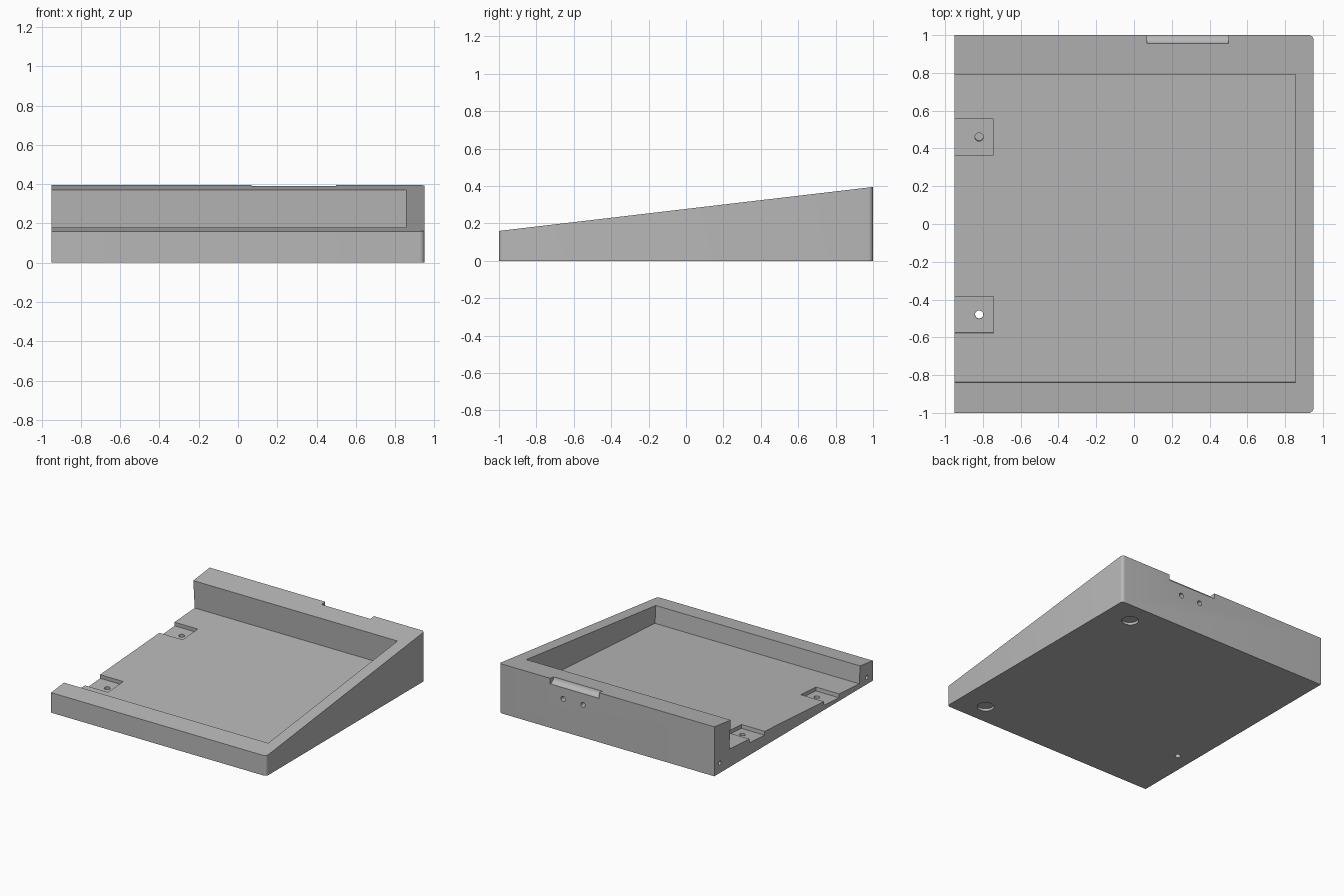
import bpy
import bmesh
import math
from mathutils import Matrix, Vector

cube = bpy.data.objects.get("Cube")
if cube:
    bpy.data.objects.remove(cube, do_unlink=True)

grey = bpy.data.materials.new("plain grey")
grey.use_nodes = True
grey.diffuse_color = (0.48, 0.48, 0.48, 1)
grey.node_tree.nodes["Principled BSDF"].inputs["Base Color"].default_value = grey.diffuse_color

HALF_W = 0.95
TILT = math.atan2(0.105, 1.64)  # slope of the tray floor


def make_object(name, bm):
    bmesh.ops.recalc_face_normals(bm, faces=bm.faces)
    mesh = bpy.data.meshes.new(name)
    bm.to_mesh(mesh)
    bm.free()
    mesh.materials.append(grey)
    obj = bpy.data.objects.new(name, mesh)
    bpy.context.collection.objects.link(obj)
    return obj


def prism(profile, x0, x1):
    """Extrude a (y, z) outline along x."""
    bm = bmesh.new()
    face = bm.faces.new([bm.verts.new((x0, y, z)) for y, z in profile])
    new = bmesh.ops.extrude_face_region(bm, geom=[face])["geom"]
    moved = [v for v in new if isinstance(v, bmesh.types.BMVert)]
    bmesh.ops.translate(bm, verts=moved, vec=(x1 - x0, 0, 0))
    return bm


def cut(bm):
    """Subtract a shape from the body."""
    cutter = make_object("cutter", bm)
    cutter.hide_render = True
    mod = body.modifiers.new("cut", "BOOLEAN")
    mod.operation = "DIFFERENCE"
    mod.solver = "EXACT"
    mod.object = cutter
    bpy.context.view_layer.objects.active = body
    bpy.ops.object.modifier_apply(modifier=mod.name)
    bpy.data.objects.remove(cutter, do_unlink=True)


def drill(centre, axis, radius, depth, sides=24):
    """Round hole reaching depth to both sides of the centre."""
    turn = Vector((0, 0, 1)).rotation_difference(Vector(axis)).to_matrix().to_4x4()
    bm = bmesh.new()
    bmesh.ops.create_cone(bm, cap_ends=True, segments=sides, radius1=radius,
                          radius2=radius, depth=2 * depth,
                          matrix=Matrix.Translation(centre) @ turn)
    cut(bm)


def floor_z(y):
    return 0.04 + (y + 0.83) * math.tan(TILT)


# Wedge body with two rounded upright corners
bm = prism([(-1, 0), (1, 0), (1, 0.395), (-1, 0.16)], -HALF_W, HALF_W)
corners = [e for e in bm.edges
           if all(v.co.x > 0.9 for v in e.verts)
           and abs(e.verts[0].co.y - e.verts[1].co.y) < 0.01]
bmesh.ops.bevel(bm, geom=corners, offset=0.025, segments=6, profile=0.5, affect="EDGES")
body = make_object("wedge_tray", bm)

# Sloping tray pocket, open on one side
cut(prism([(-0.83, floor_z(-0.83)), (0.81, floor_z(0.81)),
           (0.775, 0.6), (-0.866, 0.55)], -1.1, 0.855))

# Mounting notches at the open side, with a screw hole in each
for y, depth in ((0.46, 0.05), (-0.48, 0.2)):
    bm = bmesh.new()
    place = (Matrix.Translation((-0.9225, y, floor_z(y)))
             @ Matrix.Rotation(TILT, 4, "X")
             @ Matrix.Diagonal((0.355, 0.192, 0.06, 1)))
    bmesh.ops.create_cube(bm, size=1, matrix=place)
    cut(bm)
    drill((-0.82, y, floor_z(y) - 0.03), (0, -math.sin(TILT), math.cos(TILT)), 0.022, depth)

# Foot recesses underneath
for y in (-0.83, 0.82):
    drill((0.725, y, 0), (0, 0, 1), 0.062, 0.02, 32)

# Rounded groove along the back edge and two holes below it
drill((0.285, 1, 0.395), (1, 0, 0), 0.045, 0.215, 48)
for x in (0.21, 0.385):
    drill((x, 1, 0.26), (0, 1, 0), 0.02, 0.12)

# Small holes in the rim ends
for y, z in ((0.93, 0.08), (-0.925, 0.055)):
    drill((-HALF_W, y, z), (1, 0, 0), 0.016, 0.12)

# Smooth round surfaces, keep edges crisp
bpy.ops.object.select_all(action="DESELECT")
body.select_set(True)
bpy.context.view_layer.objects.active = body
bpy.ops.object.shade_smooth_by_angle(angle=math.radians(30))
